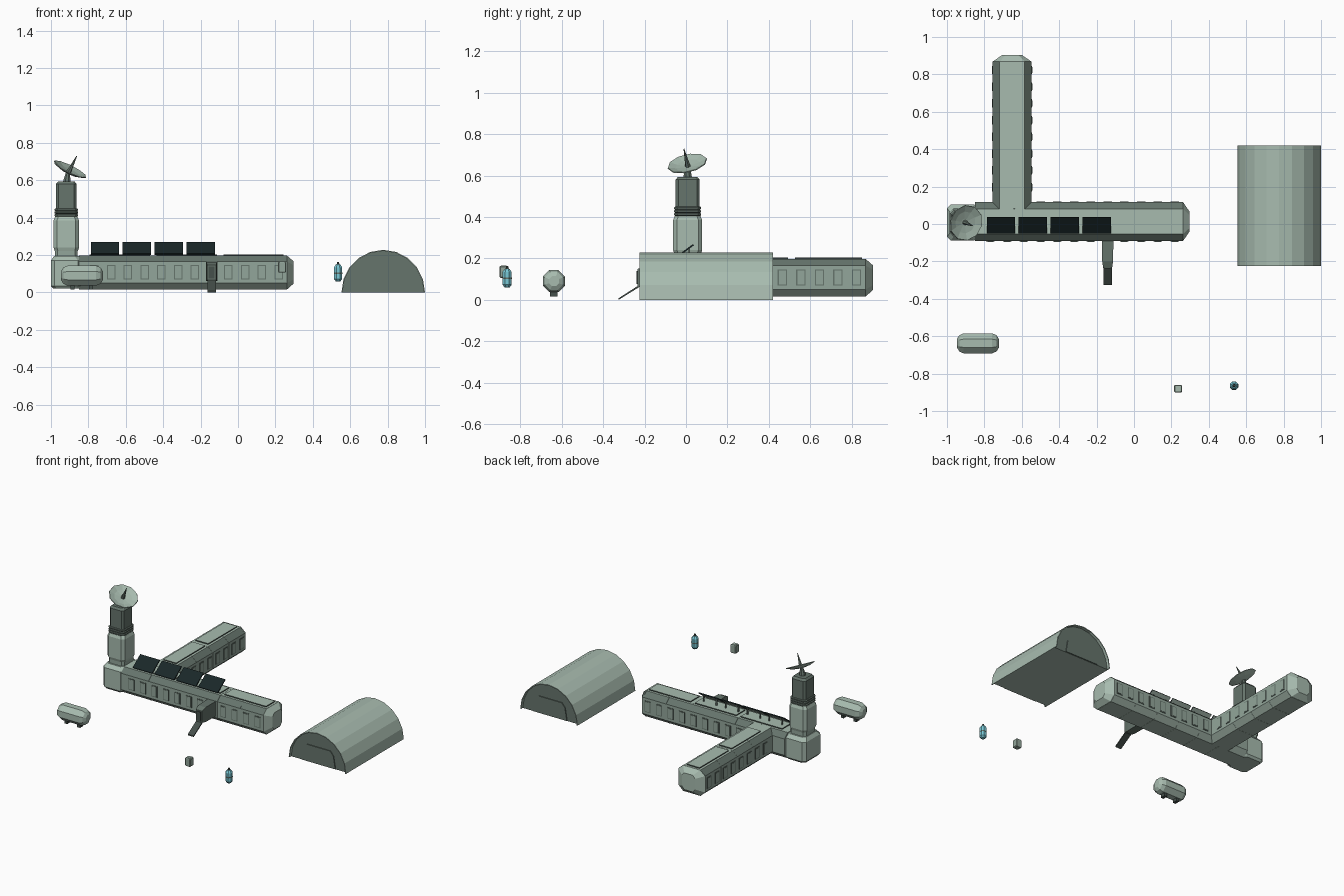
import bpy, bmesh, math
from mathutils import Vector

if "Cube" in bpy.data.objects:
    bpy.data.objects.remove(bpy.data.objects["Cube"])


def material(name, rgb):
    m = bpy.data.materials.new(name)
    m.diffuse_color = (*rgb, 1)
    m.use_nodes = True
    m.node_tree.nodes["Principled BSDF"].inputs["Base Color"].default_value = m.diffuse_color
    return m


LIGHT = material("pale green grey", (0.39, 0.50, 0.43))
WALL = material("wall green grey", (0.29, 0.38, 0.325))
DARK = material("slate green", (0.132, 0.176, 0.15))
TRIM = material("dark trim", (0.06, 0.08, 0.07))
SOLAR = material("solar black", (0.010, 0.020, 0.021))
CYAN = material("cyan", (0.19, 0.58, 0.67))


def loft(name, rings, mats, rule=None):
    """Skin a list of equal-length point rings and cap both ends."""
    bm = bmesh.new()
    vs = [[bm.verts.new(p) for p in r] for r in rings]
    n = len(rings[0])
    for a, b in zip(vs, vs[1:]):
        for i in range(n):
            j = (i + 1) % n
            bm.faces.new((a[i], a[j], b[j], b[i]))
    bm.faces.new(vs[0][::-1])
    bm.faces.new(vs[-1])
    bmesh.ops.recalc_face_normals(bm, faces=bm.faces)
    bm.normal_update()
    if rule:
        for f in bm.faces:
            f.material_index = rule(f)
    me = bpy.data.meshes.new(name)
    bm.to_mesh(me)
    bm.free()
    for m in mats if isinstance(mats, list) else [mats]:
        me.materials.append(m)
    ob = bpy.data.objects.new(name, me)
    bpy.context.collection.objects.link(ob)
    return ob


def box(name, c, s, mat, rule=None):
    x, y, z = (v / 2 for v in s)
    quad = [(-x, -y), (x, -y), (x, y), (-x, y)]
    return loft(name, [[(c[0] + a, c[1] + b, c[2] + h) for a, b in quad] for h in (-z, z)], mat, rule)


def lathe(name, origin, axis, profile, sides, mat, phase=0.5):
    """profile: (radius, distance along axis)"""
    axis = Vector(axis).normalized()
    side = axis.orthogonal().normalized()
    up = axis.cross(side)
    rings = []
    for r, h in profile:
        angs = [2 * math.pi * (i + phase) / sides for i in range(sides)]
        rings.append([Vector(origin) + axis * h + (side * math.cos(a) + up * math.sin(a)) * r for a in angs])
    return loft(name, rings, mat)


def block_stack(name, cx, cy, levels, mat):
    """Square column with cut corners; levels: (z, half width x, half width y, corner cut)"""
    rings = []
    for z, a, b, c in levels:
        pts = [(a, b - c), (a - c, b), (c - a, b), (-a, b - c), (-a, c - b), (c - a, -b), (a - c, -b), (a, c - b)]
        rings.append([(cx + x, cy + y, z) for x, y in pts])
    return loft(name, rings, mat)


# ---- habitat wings: octagonal tubes with windows, ribs and roof plates
SECTION = [(0.104, 0.05), (0.104, 0.165), (0.067, 0.197), (-0.067, 0.197),
           (-0.104, 0.165), (-0.104, 0.05), (-0.067, 0.016), (0.067, 0.016)]


def wing(name, place, axis, start, end, modules, skip):
    def ring(t, su=1, sz=1):
        return [place(t, u * su, 0.1075 + (z - 0.1075) * sz) for u, z in SECTION]

    def rule(f):
        if abs(f.normal[axis]) > 0.3:
            return 0
        if f.normal.z > 0.95 or f.normal.z < -0.3:
            return 0
        return 2 if f.normal.z > 0.3 else 1

    def plate(label, t, u, z, lt, lu, lz, mat, plate_rule=None):
        size = (lt, lu, lz) if axis == 0 else (lu, lt, lz)
        box(label, place(t, u, z), size, mat, plate_rule)

    loft(name, [ring(start), ring(end), ring(end + 0.036, 0.5, 0.65)], [LIGHT, WALL, DARK], rule)
    step = 0.179
    for m in range(modules):
        t1 = end - m * step
        mid = t1 - step / 2
        loft(name + "_rib", [ring(t1 - 0.01, 1.01, 1.01), ring(t1 - 0.002, 1.01, 1.01)],
             [LIGHT, WALL, DARK], rule)
        if m % 2 == 0:  # pale roof plate with dark edges, two modules long
            plate(name + "_roof_plate", t1 - step, 0, 0.199, 2 * step - 0.035, 0.1, 0.01, [LIGHT, TRIM],
                  lambda f: 0 if f.normal.z > 0.5 else 1)
        for t in (mid - 0.045, mid + 0.045):
            for s in (-1, 1):
                if skip(t, s):
                    continue
                plate(name + "_window_frame", t, s * 0.103, 0.107, 0.045, 0.008, 0.078, DARK)
                plate(name + "_window_pane", t, s * 0.104, 0.107, 0.034, 0.009, 0.067, WALL)


wing("main_wing", lambda t, u, z: (t, u + 0.013, z), 0, -0.85, 0.262, 6,
     lambda t, s: (s < 0 and abs(t + 0.14) < 0.04) or (s > 0 and abs(t + 0.65) < 0.12))
wing("rear_wing", lambda t, u, z: (u - 0.652, t, z), 1, 0.02, 0.868, 4, lambda t, s: t < 0.14)

# ---- tower
TX, TY = -0.918, 0.008
block_stack("tower_base", TX, TY, [(0.02, 0.07, 0.085, 0.02), (0.035, 0.082, 0.097, 0.02),
                                   (0.17, 0.082, 0.097, 0.02), (0.195, 0.066, 0.075, 0.02)], LIGHT)
block_stack("tower_collar", TX, TY, [(0.19, 0.061, 0.064, 0.015), (0.225, 0.061, 0.064, 0.015)], WALL)
block_stack("tower_shaft", TX, TY, [(0.222, 0.062, 0.064, 0.018), (0.24, 0.068, 0.07, 0.018),
                                    (0.385, 0.068, 0.07, 0.018), (0.405, 0.06, 0.062, 0.018)], LIGHT)
for i in range(3):
    z = 0.405 + i * 0.015
    block_stack("tower_ring", TX, TY, [(z, 0.058, 0.06, 0.015), (z + 0.004, 0.063, 0.065, 0.015),
                                       (z + 0.011, 0.063, 0.065, 0.015), (z + 0.015, 0.058, 0.06, 0.015)], DARK)
block_stack("tower_top", TX, TY, [(0.449, 0.055, 0.058, 0.013), (0.58, 0.055, 0.058, 0.013),
                                  (0.594, 0.044, 0.047, 0.013)], DARK)

# ---- dish antenna, tilted to the right and slightly forward
DISH, AIM = (-0.902, 0.008, 0.65), (0.44, -0.2, 0.88)
lathe("dish_mount", (TX + 0.003, TY, 0.59), (0.1, 0, 1), [(0.022, 0), (0.02, 0.015), (0.008, 0.06)], 8, DARK)
lathe("dish", DISH, AIM, [(0.02, -0.012), (0.06, -0.006), (0.098, 0.008), (0.096, 0.012),
                          (0.06, 0.0), (0.02, -0.006)], 10, LIGHT)
lathe("dish_feed", DISH, AIM, [(0.014, -0.01), (0.009, 0.03), (0.002, 0.09)], 6, DARK)

# ---- solar panels on the roof, dark in front and pale behind
for i in range(4):
    cx = -0.711 + 0.1705 * i
    o = Vector((cx, -0.006, 0.235))
    along, up, out = Vector((0.076, 0, 0)), Vector((0, 0.042, 0.031)), Vector((0, -0.0022, 0.003))
    loft("solar_panel", [[o + along * a + up * b + out * k for a, b in ((-1, -1), (1, -1), (1, 1), (-1, 1))]
                         for k in (-1, 1)], [SOLAR, LIGHT], lambda f: 1 if f.normal.z < -0.7 else 0)
    for s in (-1, 1):
        box("solar_strut", (cx + s * 0.05, 0.015, 0.22), (0.008, 0.008, 0.05), DARK)

# ---- airlock and ramp
AX = -0.141


def rect_y(y, hx, z0, z1):
    return [(AX - hx, y, z0), (AX + hx, y, z0), (AX + hx, y, z1), (AX - hx, y, z1)]


loft("airlock", [rect_y(-0.08, 0.031, 0.06, 0.165), rect_y(-0.2, 0.029, 0.06, 0.163),
                 rect_y(-0.235, 0.024, 0.066, 0.148)], DARK)
loft("airlock_door", [rect_y(-0.234, 0.016, 0.075, 0.14), rect_y(-0.238, 0.016, 0.075, 0.14)], TRIM)
loft("ramp", [rect_y(-0.225, 0.023, 0.062, 0.072), rect_y(-0.325, 0.023, 0.0, 0.008)], TRIM)

# ---- hangar: half-round shell, recessed end walls, floor and doors
HX, HR, Y0, Y1 = 0.7765, 0.2235, -0.225, 0.42
arc = [(math.cos(math.pi * i / 10), math.sin(math.pi * i / 10) * 1.02) for i in range(11)]
shell = [(c * HR, s * HR) for c, s in arc] + [(c * (HR - 0.006), s * (HR - 0.006)) for c, s in arc[::-1]]


def extrude_y(name, pts, y0, y1, mat, rule=None):
    return loft(name, [[(HX + x, y, z) for x, z in pts] for y in (y0, y1)], mat, rule)


extrude_y("hangar_shell", shell, Y0, Y1, LIGHT)
extrude_y("hangar_end_walls", [(c * (HR - 0.004), s * (HR - 0.004)) for c, s in arc], Y0 + 0.02, Y1 - 0.02,
          [DARK, LIGHT], lambda f: 1 if f.normal.z < -0.5 else 0)
door = [(-0.13, 0.002), (-0.115, 0.09), (-0.09, 0.12), (0.09, 0.12), (0.115, 0.09), (0.13, 0.002)]
for y in (Y0 + 0.018, Y1 - 0.018):
    extrude_y("hangar_door", door, y - 0.004, y + 0.004, DARK)

# ---- storage tank on two feet
lathe("tank", (-0.946, -0.638, 0.09), (1, 0, 0), [(0.026, 0), (0.047, 0.012), (0.058, 0.035), (0.058, 0.188),
                                                 (0.047, 0.211), (0.026, 0.223)], 8, LIGHT)
for x in (-0.885, -0.785):
    box("tank_foot", (x, -0.638, 0.029), (0.022, 0.036, 0.028), TRIM)

# ---- crate
block_stack("crate", 0.236, -0.88, [(0.106, 0.017, 0.017, 0.004), (0.111, 0.021, 0.02, 0.004),
                                    (0.159, 0.021, 0.02, 0.004), (0.164, 0.017, 0.017, 0.004)], WALL)
box("crate_lid", (0.236, -0.88, 0.164), (0.026, 0.026, 0.003), LIGHT)

# ---- gas canister
CAN = (0.535, -0.864, 0)
lathe("canister", CAN, (0, 0, 1), [(0.013, 0.059), (0.024, 0.073), (0.024, 0.134), (0.013, 0.149)], 8, CYAN)
lathe("canister_cap", CAN, (0, 0, 1), [(0.009, 0.148), (0.005, 0.163)], 8, TRIM)
lathe("canister_band", CAN, (0, 0, 1), [(0.0245, 0.1), (0.0245, 0.107)], 8, DARK)
